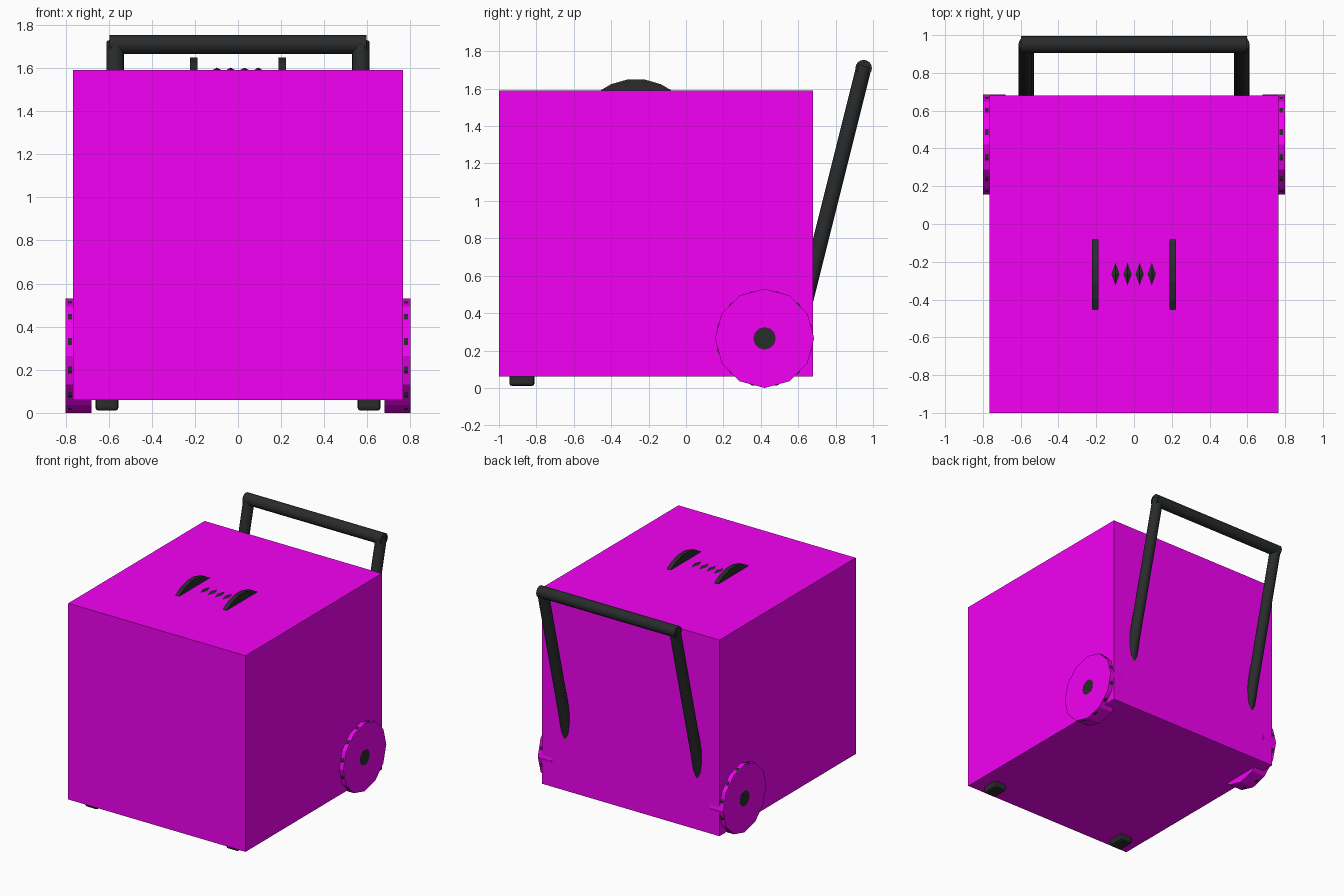
import bpy, bmesh, math
from mathutils import Vector

if "Cube" in bpy.data.objects:
    bpy.data.objects.remove(bpy.data.objects["Cube"])


def material(name, rgb):
    m = bpy.data.materials.new(name)
    m.diffuse_color = (*rgb, 1)
    m.use_nodes = True
    m.node_tree.nodes["Principled BSDF"].inputs["Base Color"].default_value = m.diffuse_color
    return m


BRIGHT = material("magenta", (0.9, 0.0, 0.9))
DARK = material("black_plastic", (0.022, 0.024, 0.025))


def finish(name, bm, mat, smooth=False):
    bmesh.ops.recalc_face_normals(bm, faces=bm.faces[:])
    me = bpy.data.meshes.new(name)
    bm.to_mesh(me)
    bm.free()
    me.materials.append(mat)
    ob = bpy.data.objects.new(name, me)
    bpy.context.collection.objects.link(ob)
    if smooth:
        bpy.context.view_layer.objects.active = ob
        bpy.ops.object.select_all(action='DESELECT')
        ob.select_set(True)
        bpy.ops.object.shade_smooth_by_angle(angle=math.radians(50))
    return ob


def box(name, lo, hi, mat, bevel=0):
    lo, hi = Vector(lo), Vector(hi)
    bm = bmesh.new()
    bmesh.ops.create_cube(bm, size=1)
    bmesh.ops.scale(bm, vec=hi - lo, verts=bm.verts[:])
    bmesh.ops.translate(bm, vec=(lo + hi) / 2, verts=bm.verts[:])
    if bevel:
        bmesh.ops.bevel(bm, geom=bm.edges[:], offset=bevel, segments=2,
                        profile=0.5, affect='EDGES')
    return finish(name, bm, mat)


def tube(name, a, b, radius, mat, sides=16):
    a, b = Vector(a), Vector(b)
    bm = bmesh.new()
    bmesh.ops.create_cone(bm, cap_ends=True, segments=sides, radius1=radius,
                          radius2=radius, depth=(b - a).length)
    rot = Vector((0, 0, 1)).rotation_difference(b - a).to_matrix()
    bmesh.ops.rotate(bm, matrix=rot, verts=bm.verts[:])
    bmesh.ops.translate(bm, vec=(a + b) / 2, verts=bm.verts[:])
    return finish(name, bm, mat, True)


def prism_x(name, profile, x0, x1, mat):
    """Extrude a (y, z) profile along x."""
    bm = bmesh.new()
    face = bm.faces.new([bm.verts.new((x0, y, z)) for y, z in profile])
    out = bmesh.ops.extrude_face_region(bm, geom=[face], use_keep_orig=True)
    verts = [v for v in out["geom"] if isinstance(v, bmesh.types.BMVert)]
    bmesh.ops.translate(bm, vec=(x1 - x0, 0, 0), verts=verts)
    return finish(name, bm, mat)


def ngon(y, z, r, n=12, phase=0.0):
    return [(y + r * math.cos(2 * math.pi * (i + phase) / n),
             z + r * math.sin(2 * math.pi * (i + phase) / n)) for i in range(n)]


# Main case
box("case_body", (-0.765, -1, 0.06), (0.765, 0.68, 1.59), BRIGHT)

# Curved end plate of the lid grip
PLATE = [(-0.455, 1.575), (-0.455, 1.592), (-0.40, 1.624), (-0.31, 1.65),
         (-0.225, 1.65), (-0.135, 1.624), (-0.08, 1.592), (-0.08, 1.575)]

for s, side in ((-1, "left"), (1, "right")):
    # Twelve-sided wheel, tread ribs poking through the flats, hub cap
    prism_x(f"{side}_wheel", ngon(0.42, 0.265, 0.265), s * 0.68, s * 0.80, BRIGHT)
    prism_x(f"{side}_wheel_tread", ngon(0.42, 0.265, 0.2605, phase=0.5),
            s * 0.77, s * 0.79, DARK)
    prism_x(f"{side}_wheel_hub", ngon(0.42, 0.265, 0.06), s * 0.74, s * 0.8004, DARK)
    # Front foot
    xs = sorted((s * 0.555, s * 0.662))
    box(f"{side}_foot", (xs[0], -0.945, 0.01), (xs[1], -0.81, 0.08), DARK, 0.015)
    # Pull handle leg, sloping out of the back
    tube(f"{side}_handle_leg", (s * 0.57, 0.60, 0.31), (s * 0.57, 0.953, 1.722),
         0.041, DARK)
    # Lid grip plate
    prism_x(f"{side}_grip_plate", PLATE, s * 0.188, s * 0.222, DARK)

# Pull handle cross bar
tube("handle_bar", (-0.597, 0.95, 1.71), (0.597, 0.95, 1.71), 0.044, DARK)

# Diamond grip ridges showing through the lid
for i in range(4):
    x = -0.098 + i * 0.064
    bm = bmesh.new()
    base = [bm.verts.new(p) for p in ((x - 0.024, -0.265, 1.589), (x, -0.33, 1.589),
                                      (x + 0.024, -0.265, 1.589), (x, -0.2, 1.589))]
    tip = bm.verts.new((x, -0.265, 1.602))
    bm.faces.new(base)
    for j in range(4):
        bm.faces.new((base[j], base[(j + 1) % 4], tip))
    finish(f"grip_ridge_{i + 1}", bm, DARK)
